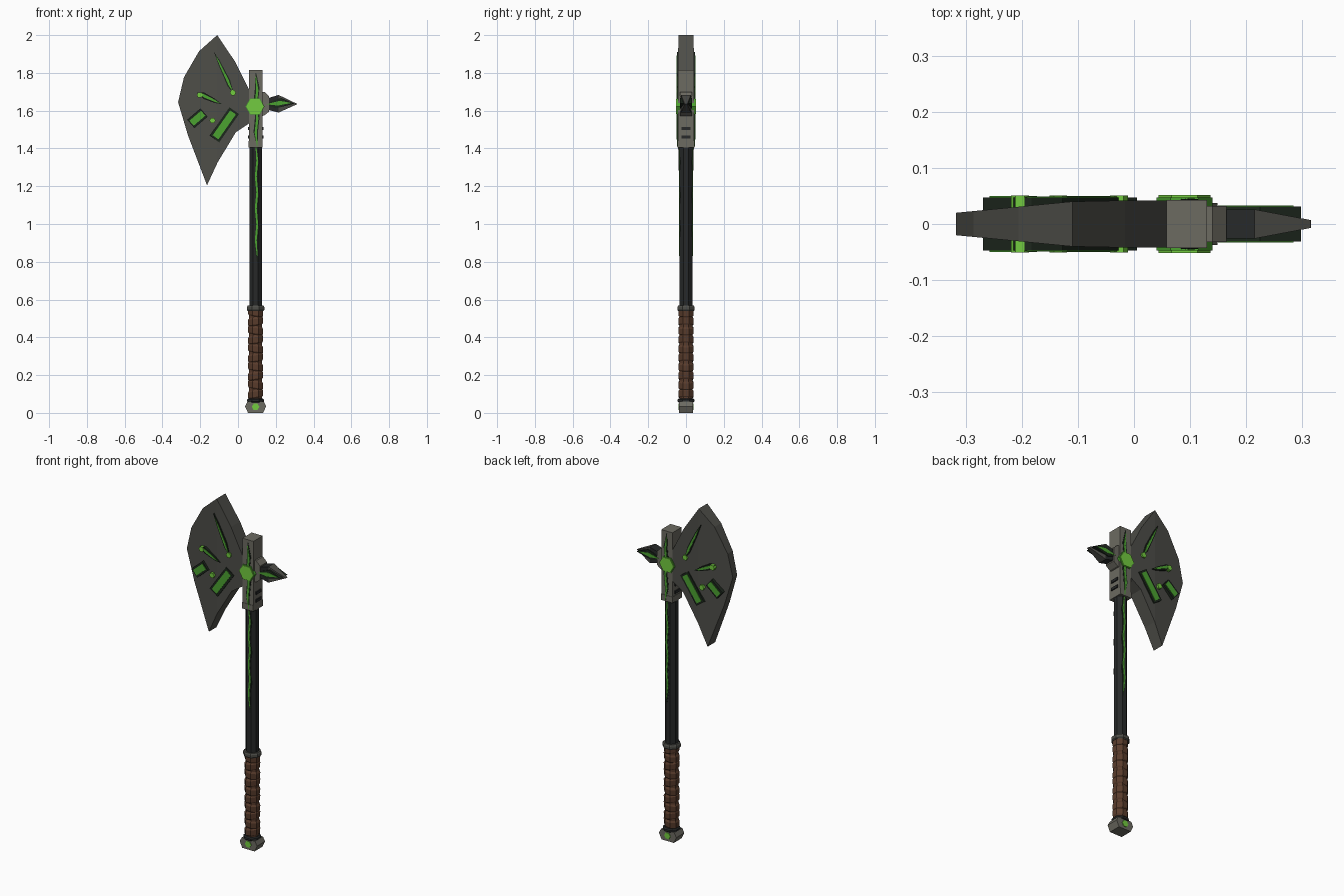
import bpy, bmesh, math
from mathutils import Vector

if "Cube" in bpy.data.objects:
    bpy.data.objects.remove(bpy.data.objects["Cube"])

CX = 0.093  # shaft axis


def mat(name, c):
    m = bpy.data.materials.new(name)
    m.diffuse_color = (*c, 1)
    m.use_nodes = True
    m.node_tree.nodes["Principled BSDF"].inputs["Base Color"].default_value = m.diffuse_color
    return m


STEEL = mat("dark_steel", (0.075, 0.075, 0.065))
STONE = mat("grey_stone", (0.15, 0.145, 0.12))
BLACK = mat("black_metal", (0.02, 0.022, 0.022))
GROOVE = mat("groove", (0.012, 0.02, 0.012))
GLOW = mat("green_glow", (0.07, 0.36, 0.03))
GEM = mat("green_gem", (0.17, 0.6, 0.05))
LEATHER = mat("leather", (0.10, 0.045, 0.025))


def finish(name, bm, m):
    bmesh.ops.recalc_face_normals(bm, faces=bm.faces[:])
    me = bpy.data.meshes.new(name)
    bm.to_mesh(me)
    bm.free()
    me.materials.append(m)
    ob = bpy.data.objects.new(name, me)
    bpy.context.collection.objects.link(ob)
    return ob


def slab(name, pts, half, m):
    """Extrude an xz outline through y; half may vary with x."""
    t = half if callable(half) else (lambda x: half)
    bm = bmesh.new()
    f = [bm.verts.new((x, -t(x), z)) for x, z in pts]
    b = [bm.verts.new((x, t(x), z)) for x, z in pts]
    bm.faces.new(f)
    bm.faces.new(b[::-1])
    n = len(pts)
    for i in range(n):
        j = (i + 1) % n
        bm.faces.new((f[i], b[i], b[j], f[j]))
    return finish(name, bm, m)


def lathe(name, rings, m, sides=8, tilt=0.0):
    """Stack polygon rings (radius, z) about the shaft axis."""
    bm = bmesh.new()
    loops = []
    for k, (r, z) in enumerate(rings):
        loop = []
        for i in range(sides):
            a = 2 * math.pi * (i + 0.5) / sides
            loop.append(bm.verts.new((CX + r * math.cos(a), r * math.sin(a),
                                      z + tilt * math.cos(a))))
        loops.append(loop)
    for lo, hi in zip(loops, loops[1:]):
        for i in range(sides):
            j = (i + 1) % sides
            bm.faces.new((lo[i], lo[j], hi[j], hi[i]))
    bm.faces.new(loops[0][::-1])
    bm.faces.new(loops[-1])
    return finish(name, bm, m)


def strip(p, q, w, skew=0.0):
    """Four-cornered outline around the segment p-q."""
    p, q = Vector(p), Vector(q)
    d = (q - p).normalized()
    n = Vector((-d.y, d.x)) * w / 2
    s = d * skew
    return [tuple(v) for v in (p - n - s, q - n - s, q + n + s, p + n + s)]


def needle(p, q, w):
    """Long pointed outline from p to q."""
    p, q = Vector(p), Vector(q)
    d = (q - p).normalized()
    n = Vector((-d.y, d.x)) * w / 2
    return [tuple(v) for v in (p, p.lerp(q, .3) - n * .6, p.lerp(q, .8) - n, q,
                               p.lerp(q, .7) + n, p.lerp(q, .2) + n * .6)]


def disc(x, z, r, n=6):
    return [(x + r * math.cos(2 * math.pi * i / n), z + r * math.sin(2 * math.pi * i / n))
            for i in range(n)]


def box(x0, x1, z0, z1):
    return [(x0, z0), (x1, z0), (x1, z1), (x0, z1)]


# Blade: flat body and thinning outer edge
thick = lambda x: min(0.042, 0.02 + (x + 0.317) * 0.097)
slab("blade_edge", [(-.11, 2.0), (-.206, 1.915), (-.286, 1.777), (-.317, 1.645),
                    (-.265, 1.47), (-.164, 1.205), (-.108, 1.326)], thick, STEEL)
slab("blade_body", [(-.11, 2.0), (-.108, 1.326), (-.012, 1.485), (.07, 1.54),
                    (.07, 1.69), (-.016, 1.86)], thick, STEEL)

# Blade runes: dark channels with glowing inlays, visible on both faces
bars = [((-.25, 1.53), (-.18, 1.59), .058), ((-.125, 1.45), (-.02, 1.6), .062)]
for i, (p, q, w) in enumerate(bars):
    slab(f"bar_groove_{i}", strip(p, q, w), .047, GROOVE)
    a, b = Vector(p).lerp(Vector(q), .06), Vector(p).lerp(Vector(q), .94)
    slab(f"bar_glow_{i}", strip(a, b, w * .6), .05, GLOW)
cracks = [((-.127, 1.91), (-.022, 1.69), .026), ((-.085, 1.635), (-.215, 1.695), .032)]
for i, (p, q, w) in enumerate(cracks):
    slab(f"crack_groove_{i}", needle(p, q, w), .047, GROOVE)
    a, b = Vector(p).lerp(Vector(q), .08), Vector(p).lerp(Vector(q), .95)
    slab(f"crack_glow_{i}", needle(a, b, w * .5), .049, GLOW)
for i, (x, z) in enumerate([(-.027, 1.695), (-.203, 1.683), (-.135, 1.548)]):
    slab(f"blade_stud_{i}", disc(x, z, .016), .051, GEM)

# Head block with side ribs and hexagonal gem
slab("head_block", box(.058, .13, 1.41, 1.815), .043, STONE)
slab("head_lower", box(.056, .13, 1.405, 1.44), .045, STONE)
for z in (1.46, 1.505):
    slab("head_rib", box(.052, .136, z - .008, z + .008), .025, BLACK)
slab("head_gem", disc(.09, 1.622, .046), .052, GEM)
slab("head_gem_setting", disc(.09, 1.622, .05), .047, GLOW)

# Rear spike: socket, flared root, tapering point and inlay
slab("spike_socket", [(.12, 1.57), (.14, 1.575), (.165, 1.595), (.165, 1.675),
                      (.14, 1.7), (.12, 1.7)], .032, STONE)
slab("spike_root", [(.155, 1.605), (.215, 1.59), (.215, 1.683), (.155, 1.665)], .026, BLACK)
slab("spike_point", [(.215, 1.59), (.315, 1.635), (.215, 1.683)],
     lambda x: .026 - (x - .215) * .19, STEEL)
slab("spike_groove", [(.14, 1.635), (.2, 1.612), (.298, 1.637), (.225, 1.668)], .031, GROOVE)
slab("spike_glow", [(.15, 1.634), (.21, 1.627), (.284, 1.641), (.22, 1.652)], .033, GLOW)

# Shaft, with a jagged glowing crack front and back
lathe("shaft", [(.036, .54), (.036, 1.42)], BLACK)


def jagged(z0, z1, w, n):
    zs = [z0 + (z1 - z0) * i / n for i in range(n + 1)]
    left = [(.098 + .004 * (-1) ** i - (w if 0 < i < n else .002), z) for i, z in enumerate(zs)]
    right = [(.098 + .004 * (-1) ** i + (w if 0 < i < n else .002), z) for i, z in enumerate(zs)]
    return left + right[::-1]


slab("shaft_crack_groove", jagged(.8, 1.42, .009, 7), .0345, GROOVE)
slab("shaft_crack_glow", jagged(.83, 1.42, .005, 7), .0365, GLOW)
slab("head_crack_groove", jagged(1.41, 1.8, .012, 5), .0445, GROOVE)
slab("head_crack_glow", jagged(1.41, 1.78, .006, 5), .047, GLOW)

# Leather grip: wrapped bands between two collars
lathe("grip_core", [(.037, .06), (.037, .55)], LEATHER)
for i in range(10):
    z = .085 + i * .048
    lathe(f"grip_wrap_{i}", [(.036, z - .008), (.042, z), (.043, z + .028), (.037, z + .038)],
          LEATHER, tilt=.006 * (-1) ** i)
lathe("upper_collar", [(.046, .54), (.05, .545), (.05, .56), (.045, .568)], STEEL)
lathe("lower_collar", [(.044, .056), (.048, .06), (.048, .07), (.042, .076)], BLACK)

# Faceted pommel with gem
slab("pommel", [(CX - .04, 0), (CX + .04, 0), (CX + .056, .035), (CX + .043, .06),
                (CX - .043, .06), (CX - .056, .035)], .037, STONE)
slab("pommel_gem", disc(CX, .032, .02), .041, GEM)
